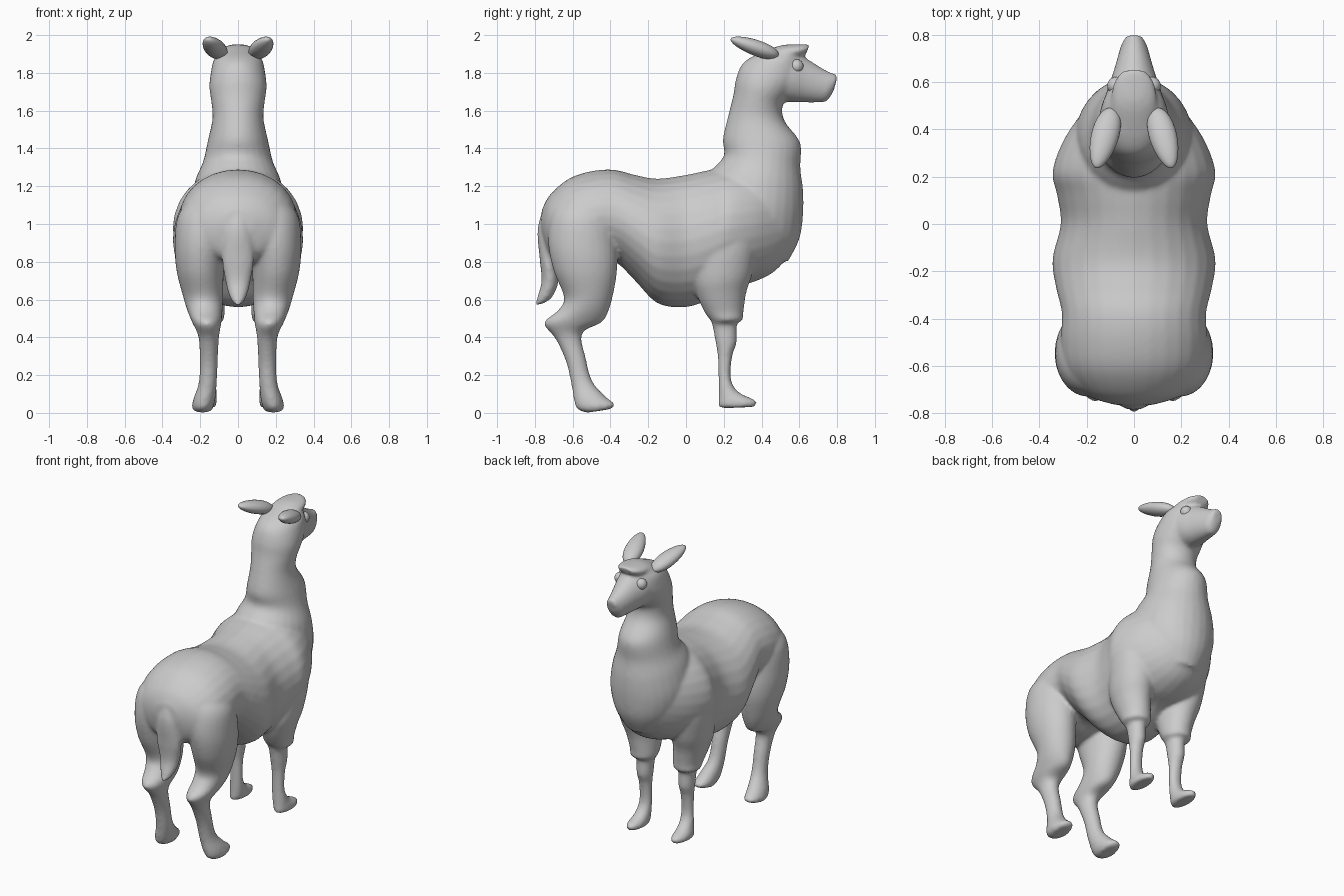
import bpy, bmesh
from math import sin, cos, pi
from mathutils import Vector, Matrix


def spline(rows, steps=5):
    """Catmull-Rom interpolation of section rows."""
    rows = [Vector(r) for r in rows]
    out = []
    for i in range(len(rows) - 1):
        a, b = rows[max(i - 1, 0)], rows[i]
        c, d = rows[i + 1], rows[min(i + 2, len(rows) - 1)]
        for k in range(steps):
            t = k / steps
            out.append((b * 2 + (c - a) * t + (a * 2 - b * 5 + c * 4 - d) * t * t
                        + (b * 3 - a - c * 3 + d) * t ** 3) * 0.5)
    return out + [rows[-1]]


def loft(bm, rows, side=1, n=28):
    """Each row: y1, z1, y2, z2 (outline points in side view), centre x, half width."""
    rings = []
    for y1, z1, y2, z2, cx, hw in spline(rows):
        rings.append([bm.verts.new((side * (cx + hw * sin(2 * pi * k / n)),
                                    (y1 + y2) / 2 + (y1 - y2) / 2 * cos(2 * pi * k / n),
                                    (z1 + z2) / 2 + (z1 - z2) / 2 * cos(2 * pi * k / n)))
                      for k in range(n)])
    for a, b in zip(rings, rings[1:]):
        for k in range(n):
            bm.faces.new((a[k], a[(k + 1) % n], b[(k + 1) % n], b[k]))
    bm.faces.new(rings[0])
    bm.faces.new(rings[-1])


def add_object(name, bm):
    bmesh.ops.recalc_face_normals(bm, faces=bm.faces[:])
    for f in bm.faces:
        f.smooth = True
    me = bpy.data.meshes.new(name)
    bm.to_mesh(me)
    bm.free()
    ob = bpy.data.objects.new(name, me)
    bpy.context.collection.objects.link(ob)
    return ob


torso = [(y, t, y, b, 0, w) for y, t, b, w in [
    (-.765, 1.07, .94, .08), (-.72, 1.155, .82, .21), (-.62, 1.24, .78, .29),
    (-.5, 1.28, .78, .31), (-.38, 1.287, .80, .305), (-.27, 1.26, .70, .33),
    (-.15, 1.24, .58, .345), (0, 1.26, .56, .31), (.12, 1.285, .60, .325),
    (.22, 1.30, .66, .345), (.35, 1.30, .69, .30), (.47, 1.28, .75, .22),
    (.56, 1.22, .86, .14), (.61, 1.12, .99, .06)]]

neck = [(.18, .90, .54, .80, 0, .16), (.12, 1.02, .60, .92, 0, .225),
        (.10, 1.13, .62, 1.05, 0, .25), (.13, 1.27, .62, 1.18, 0, .228),
        (.20, 1.36, .605, 1.30, 0, .185), (.195, 1.45, .605, 1.43, 0, .16),
        (.225, 1.58, .525, 1.54, 0, .135), (.25, 1.68, .51, 1.62, 0, .142),
        (.265, 1.77, .55, 1.68, 0, .152), (.30, 1.85, .61, 1.75, 0, .144),
        (.38, 1.90, .61, 1.85, 0, .125), (.48, 1.93, .60, 1.91, 0, .07)]

muzzle = [(.42, 1.91, .46, 1.65, 0, .125), (.55, 1.92, .55, 1.645, 0, .118),
          (.64, 1.875, .63, 1.643, 0, .09), (.72, 1.825, .70, 1.643, 0, .068),
          (.77, 1.80, .745, 1.65, 0, .054), (.805, 1.79, .78, 1.70, 0, .035)]

forelock = [(.38, 1.90, .38, 1.80, 0, .09), (.50, 1.945, .50, 1.85, 0, .10),
            (.60, 1.952, .60, 1.885, 0, .085), (.655, 1.95, .635, 1.90, 0, .05)]

tail = [(-.74, 1.12, -.66, 1.08, 0, .04), (-.785, .98, -.68, .97, 0, .07),
        (-.775, .82, -.69, .82, 0, .085), (-.765, .70, -.675, .70, 0, .068),
        (-.785, .62, -.71, .61, 0, .045), (-.80, .57, -.765, .575, 0, .02)]

hind_leg = [(-.66, 1.15, -.46, 1.15, .14, .08), (-.715, 1.05, -.39, 1.05, .175, .14),
            (-.73, .90, -.365, .88, .195, .14),
            (-.70, .75, -.365, .75, .20, .125), (-.645, .61, -.385, .63, .185, .107),
            (-.68, .54, -.41, .54, .175, .093), (-.752, .475, -.445, .48, .165, .077),
            (-.69, .39, -.55, .42, .155, .055), (-.635, .27, -.53, .29, .155, .048),
            (-.607, .15, -.497, .17, .16, .048), (-.592, .06, -.43, .09, .178, .058),
            (-.575, .02, -.375, .045, .187, .057), (-.53, .0, -.40, .02, .187, .045)]

front_leg = [(.14, 1.05, .34, 1.05, .18, .08), (.08, .93, .38, .93, .20, .125),
             (.045, .72, .355, .75, .19, .12),
             (.06, .62, .32, .64, .175, .105), (.10, .53, .305, .54, .16, .09),
             (.13, .49, .30, .49, .16, .083), (.14, .46, .27, .47, .155, .055),
             (.155, .38, .268, .37, .155, .05), (.168, .30, .245, .30, .155, .043),
             (.172, .18, .238, .18, .155, .042), (.172, .08, .28, .11, .16, .047),
             (.172, .035, .37, .065, .165, .052), (.20, .025, .365, .032, .165, .042)]

# Body: all lofted volumes fused into one smooth skin
bm = bmesh.new()
for rows in (torso, neck, muzzle, forelock, tail):
    loft(bm, rows)
for s in (-1, 1):
    loft(bm, hind_leg, s)
    loft(bm, front_leg, s)
body = add_object("body", bm)
fuse = body.modifiers.new("fuse", 'REMESH')
fuse.mode = 'VOXEL'
fuse.voxel_size = 0.011
fuse.use_smooth_shade = True
soft = body.modifiers.new("soften", 'SMOOTH')
soft.factor = 0.5
soft.iterations = 9

for s, label in ((-1, "left"), (1, "right")):
    # Ear: flattened, tapered ellipsoid leaning back and outward
    bm = bmesh.new()
    bmesh.ops.create_uvsphere(bm, u_segments=24, v_segments=16, radius=1)
    base, tip = Vector((s * .09, .49, 1.89)), Vector((s * .16, .237, 1.98))
    rot = (tip - base).to_track_quat('Z', 'Y').to_matrix().to_4x4()
    for v in bm.verts:
        taper = 1 - 0.15 * v.co.z
        v.co = Vector((v.co.x * .058 * taper, v.co.y * .042 * taper,
                       v.co.z * (tip - base).length / 2))
    bmesh.ops.transform(bm, matrix=Matrix.Translation((base + tip) / 2) @ rot, verts=bm.verts[:])
    add_object(label + "_ear", bm)

    # Eye
    bm = bmesh.new()
    bmesh.ops.create_uvsphere(bm, u_segments=20, v_segments=12, radius=.037,
                              matrix=Matrix.Translation((s * .076, .585, 1.835)))
    add_object(label + "_eye", bm)
